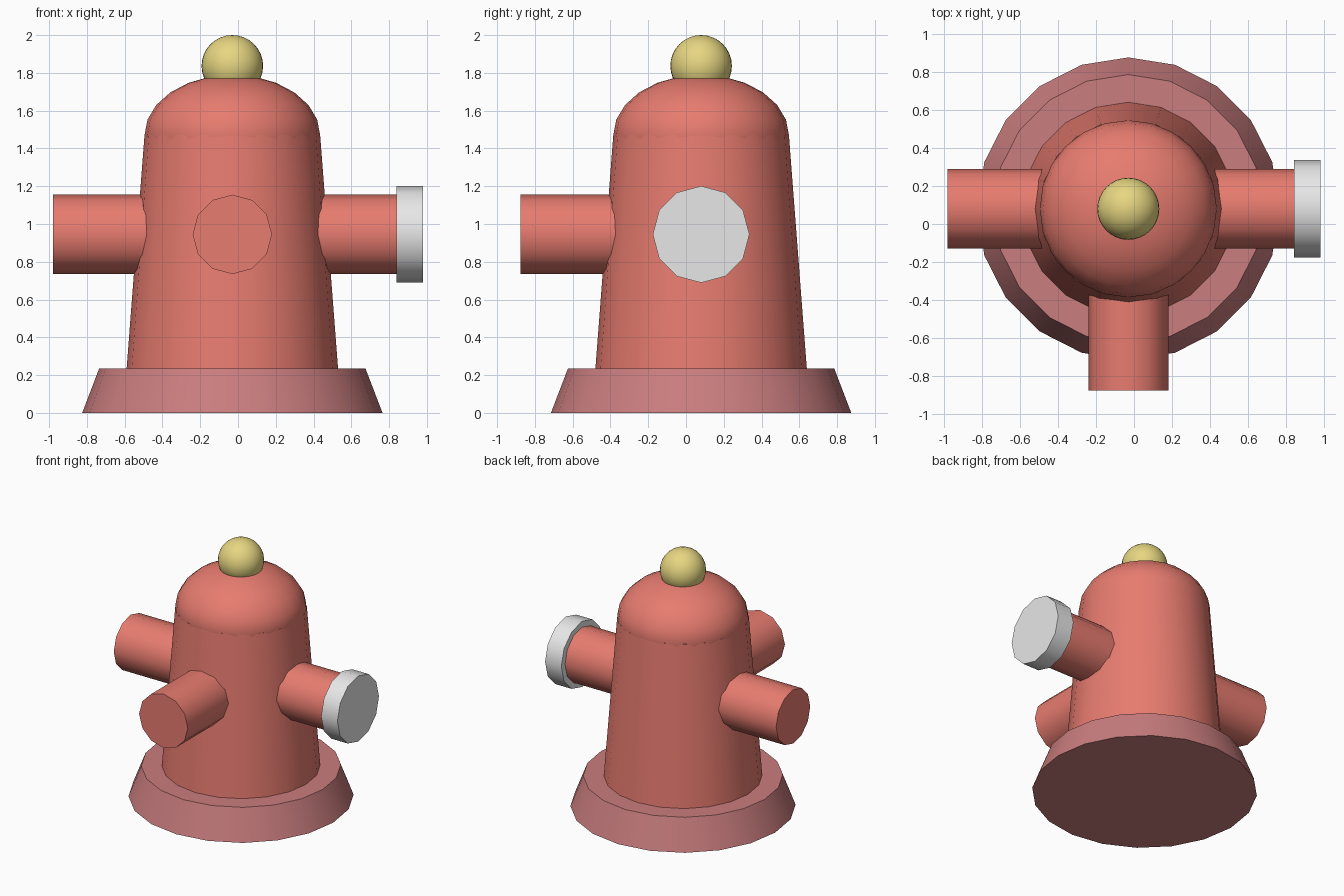
import bpy
import math
from mathutils import Vector

cube = bpy.data.objects.get("Cube")
if cube:
    bpy.data.objects.remove(cube, do_unlink=True)

AXIS = Vector((-0.03, 0.08, 0))
PIPE_Z = 0.945


def make_material(name, color):
    mat = bpy.data.materials.new(name)
    mat.use_nodes = True
    rgba = (*color, 1)
    mat.diffuse_color = rgba
    mat.node_tree.nodes["Principled BSDF"].inputs["Base Color"].default_value = rgba
    return mat


red = make_material("hydrant red", (0.8, 0.2, 0.16))
dusty_red = make_material("dusty red", (0.59, 0.205, 0.21))
yellow = make_material("brass yellow", (0.79, 0.67, 0.22))
grey = make_material("light grey", (0.8, 0.8, 0.8))


def finish(name, mat):
    obj = bpy.context.object
    obj.name = name
    obj.data.materials.append(mat)
    bpy.ops.object.shade_smooth_by_angle(angle=math.radians(40))
    return obj


def tapered(name, mat, r_low, r_high, low, high):
    """Upright 20-sided cone section between two heights."""
    bpy.ops.mesh.primitive_cone_add(
        vertices=20, radius1=r_low, radius2=r_high, depth=high - low,
        location=AXIS + Vector((0, 0, (low + high) / 2)))
    return finish(name, mat)


def ball(name, mat, radius, height, z, segments, rings):
    """Ellipsoid on the main axis."""
    bpy.ops.mesh.primitive_uv_sphere_add(
        segments=segments, ring_count=rings, radius=1,
        location=AXIS + Vector((0, 0, z)))
    bpy.context.object.scale = (radius, radius, height)
    bpy.ops.object.transform_apply(location=False, rotation=False, scale=True)
    return finish(name, mat)


def pipe(name, mat, radius, direction, start, end):
    """Horizontal 12-sided cylinder with a vertex at its top."""
    d = Vector(direction)
    bpy.ops.mesh.primitive_cylinder_add(
        vertices=12, radius=radius, depth=end - start,
        location=AXIS + d * (start + end) / 2 + Vector((0, 0, PIPE_Z)),
        rotation=(math.pi / 2, 0, math.atan2(d.x, -d.y)))
    return finish(name, mat)


# Foot and barrel
tapered("base", dusty_red, 0.795, 0.705, 0, 0.235)
tapered("barrel", red, 0.56, 0.465, 0.23, 1.47)

# Rounded bonnet and top knob
ball("bonnet", red, 0.465, 0.32, 1.47, 24, 12)
ball("top_knob", yellow, 0.163, 0.163, 1.837, 32, 16)

# Three outlets, one of them capped
pipe("right_outlet", red, 0.21, (-1, 0, 0), 0.1, 0.95)
pipe("left_outlet", red, 0.21, (1, 0, 0), 0.1, 0.95)
pipe("front_outlet", red, 0.21, (0, -1, 0), 0.1, 0.955)
pipe("left_outlet_cap", grey, 0.256, (1, 0, 0), 0.87, 1.01)
